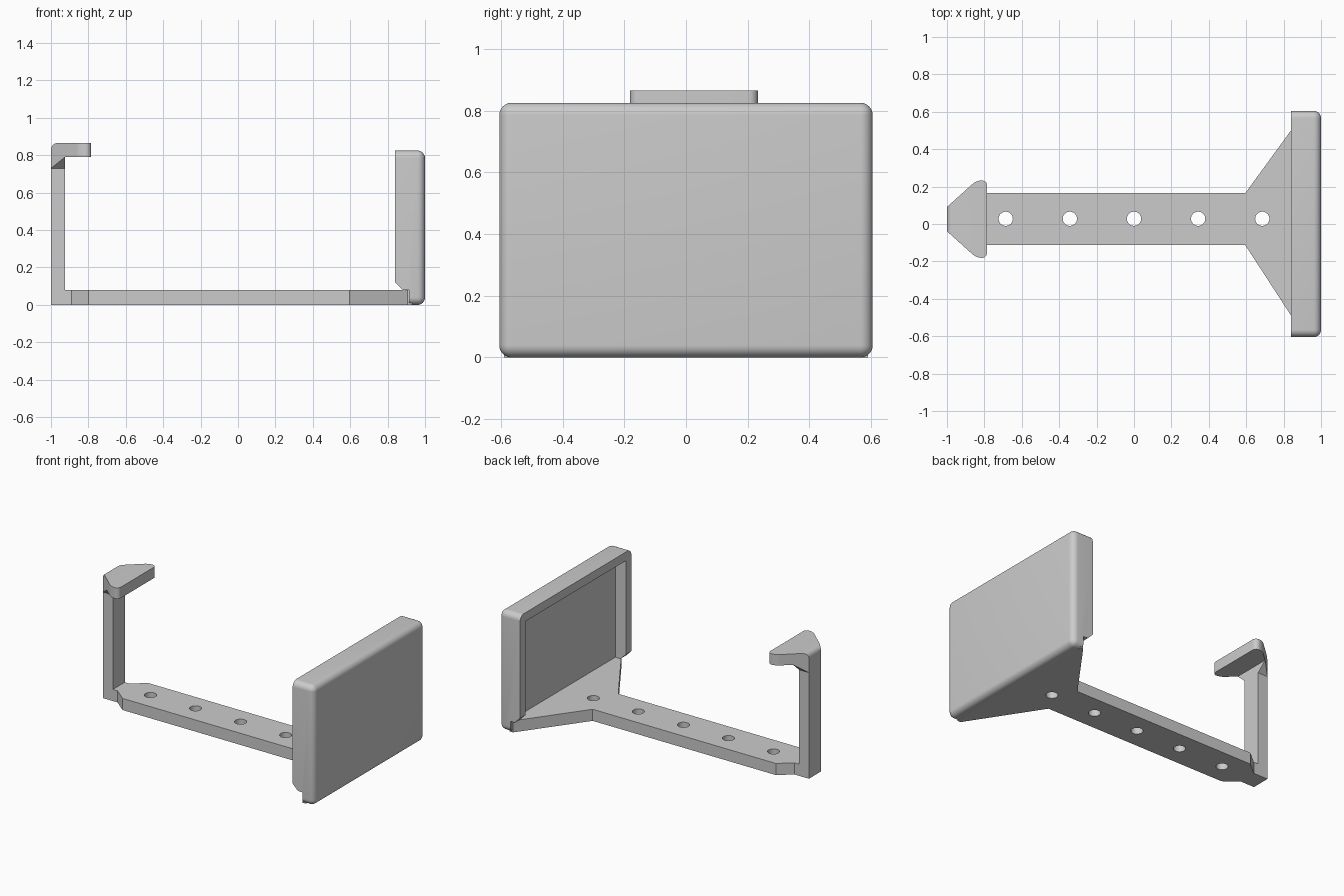
import bpy, bmesh, math
from mathutils import Vector

cube = bpy.data.objects.get("Cube")
if cube:
    bpy.data.objects.remove(cube, do_unlink=True)

grey = bpy.data.materials.new("plain grey")
grey.use_nodes = True
COLOUR = (0.6, 0.6, 0.6, 1)
grey.diffuse_color = COLOUR
grey.node_tree.nodes["Principled BSDF"].inputs["Base Color"].default_value = COLOUR

MID = 0.026     # centre line of the strap and hook
THICK = 0.08    # strap thickness


def finish(name, bm):
    bmesh.ops.recalc_face_normals(bm, faces=bm.faces)
    mesh = bpy.data.meshes.new(name)
    bm.to_mesh(mesh)
    bm.free()
    mesh.materials.append(grey)
    obj = bpy.data.objects.new(name, mesh)
    bpy.context.collection.objects.link(obj)
    return obj


def prism(points, offset):
    """Extrude a flat outline along an offset vector."""
    bm = bmesh.new()
    face = bm.faces.new([bm.verts.new(p) for p in points])
    top = bmesh.ops.extrude_face_region(bm, geom=[face])["geom"]
    bmesh.ops.translate(bm, vec=offset,
                        verts=[v for v in top if isinstance(v, bmesh.types.BMVert)])
    bmesh.ops.recalc_face_normals(bm, faces=bm.faces)
    return bm


def box(x0, x1, y0, y1, z0, z1):
    return prism([(x0, y0, z0), (x1, y0, z0), (x1, y1, z0), (x0, y1, z0)],
                 (0, 0, z1 - z0))


def round_edges(bm, rule, radius, segments=8):
    edges = [e for e in bm.edges if rule(*[v.co for v in e.verts])]
    bmesh.ops.bevel(bm, geom=edges, offset=radius, segments=segments,
                    profile=0.5, affect='EDGES')


def activate(obj):
    bpy.ops.object.select_all(action='DESELECT')
    obj.select_set(True)
    bpy.context.view_layer.objects.active = obj


def cut(obj, cutters):
    activate(obj)
    for cutter in cutters:
        mod = obj.modifiers.new("cut", 'BOOLEAN')
        mod.operation, mod.solver, mod.object = 'DIFFERENCE', 'EXACT', cutter
        bpy.ops.object.modifier_apply(modifier=mod.name)
        bpy.data.objects.remove(cutter, do_unlink=True)


def smooth(obj):
    activate(obj)
    bpy.ops.object.shade_smooth_by_angle(angle=math.radians(35))


# Strap: tapered at the post end, flared into the panel, with five holes
half = [(-1, 0.065), (-0.89, 0.065), (-0.8, 0.139), (0.595, 0.139)]
outline = [(x, MID - w, 0) for x, w in half]
outline += [(0.905, -0.59, 0), (0.93, -0.59, 0), (0.93, 0.59, 0), (0.905, 0.59, 0)]
outline += [(x, MID + w, 0) for x, w in reversed(half)]
strap = finish("strap", prism(outline, (0, 0, THICK)))
holes = []
for i in range(-2, 3):
    bm = bmesh.new()
    bmesh.ops.create_cone(bm, cap_ends=True, segments=32, radius1=0.038,
                          radius2=0.038, depth=0.4)
    bmesh.ops.translate(bm, verts=bm.verts, vec=(i * 0.343, MID + 0.002, THICK / 2))
    holes.append(finish("hole_cutter", bm))
cut(strap, holes)
smooth(strap)

# Panel: rounded outside, hollow inside, lower side walls cut away
bm = box(0.84, 1, -0.605, 0.605, 0, 0.825)
round_edges(bm, lambda a, b: max(a.x, b.x) > 0.99, 0.04)
panel = finish("panel", bm)
hollow = finish("hollow_cutter", box(0.7, 0.92, -0.545, 0.545, THICK, 0.765))
notch_side = [(0.8, -0.1), (0.913, -0.1), (0.913, 0.08), (0.88, 0.08), (0.8, 0.16)]
notch = finish("notch_cutter",
               prism([(x, -1, z) for x, z in notch_side], (0, 2, 0)))
cut(panel, [hollow, notch])
smooth(panel)

# Post
finish("post", box(-1, -0.925, MID - 0.065, MID + 0.065, THICK, 0.79))

# Hook: arrowhead plate with rounded tips and a rounded back edge
half = [(-1, 0.065), (-0.842, 0.207), (-0.785, 0.207)]
outline = [(x, MID - w, 0.79) for x, w in half]
outline += [(x, MID + w, 0.79) for x, w in reversed(half)]
bm = prism(outline, (0, 0, 0.075))
round_edges(bm, lambda a, b: abs(a.z - b.z) > 0.05 and a.x > -0.9, 0.028)
round_edges(bm, lambda a, b: a.x < -0.99 and b.x < -0.99 and min(a.z, b.z) > 0.85, 0.035)
smooth(finish("hook", bm))

# Gusset: sloped support spreading from the post to the hook
bm = bmesh.new()
for side in (-1, 1):
    for x, w, z in [(-1, 0.065, 0.73), (-0.925, 0.065, 0.73),
                    (-0.925, 0.132, 0.79), (-1, 0.065, 0.79)]:
        bm.verts.new(Vector((x, MID + side * w, z)))
bmesh.ops.convex_hull(bm, input=bm.verts)
finish("gusset", bm)
